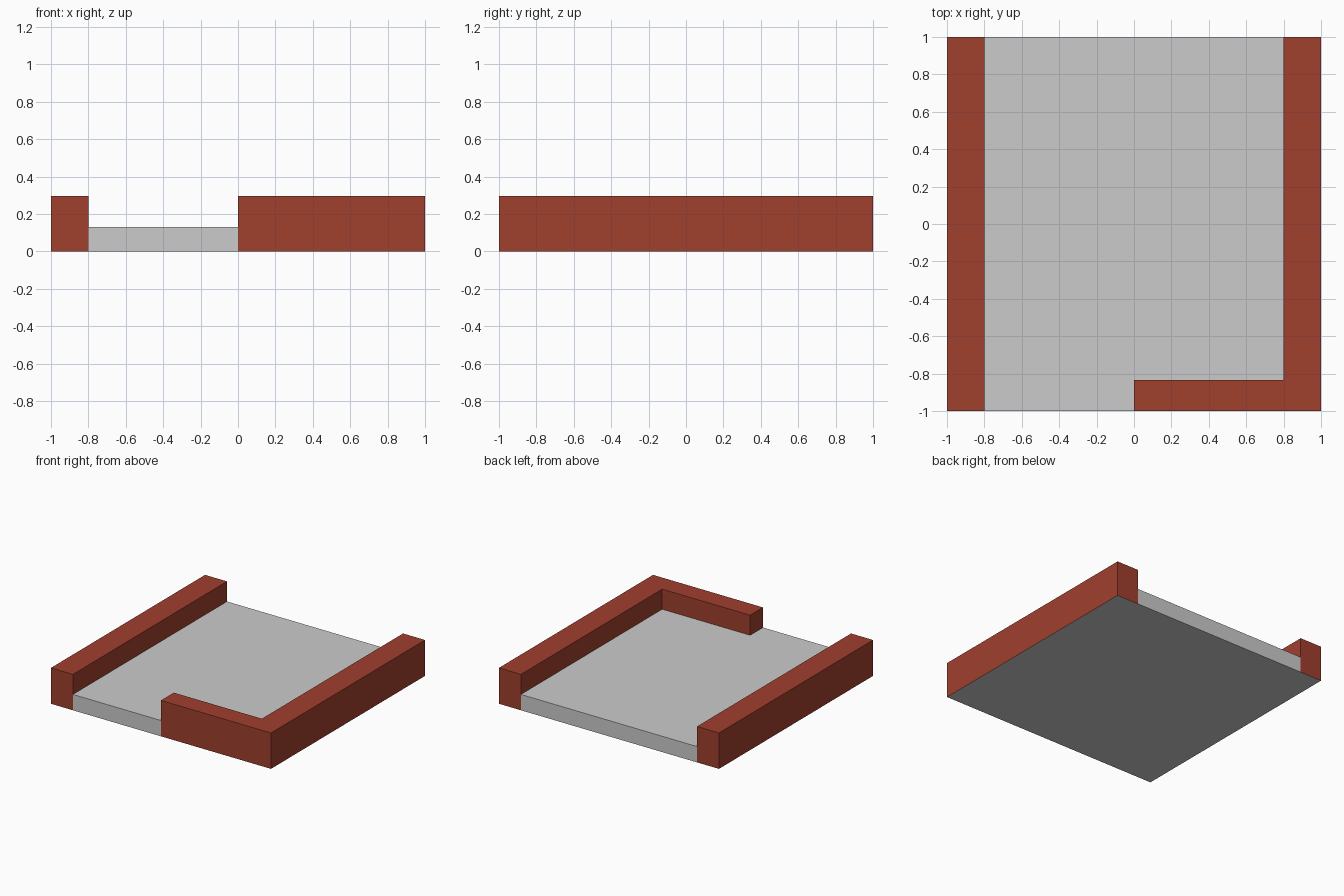
import bpy, bmesh

if "Cube" in bpy.data.objects:
    bpy.data.objects.remove(bpy.data.objects["Cube"])

FLOOR_H, WALL_H = 0.13, 0.295
INNER, FRONT = 0.8, -0.833   # inner faces of the side walls and the front wall

brick = bpy.data.materials.new("brick_red")
brick.diffuse_color = (0.35, 0.05, 0.027, 1)
brick.use_nodes = True
brick.node_tree.nodes["Principled BSDF"].inputs["Base Color"].default_value = brick.diffuse_color


def prism(name, outline, height, material=None):
    """Extrude a counter-clockwise plan outline up from the ground."""
    bm = bmesh.new()
    base = bm.faces.new([bm.verts.new((x, y, 0)) for x, y in outline])
    top = bmesh.ops.extrude_face_region(bm, geom=[base], use_keep_orig=True)["geom"]
    bmesh.ops.translate(bm, vec=(0, 0, height),
                        verts=[v for v in top if isinstance(v, bmesh.types.BMVert)])
    bmesh.ops.recalc_face_normals(bm, faces=bm.faces)
    bm.normal_update()
    mesh = bpy.data.meshes.new(name)
    if material:
        mesh.materials.append(material)
        mesh.materials.append(None)
        for f in bm.faces:          # the underside stays grey
            f.material_index = 1 if f.normal.z < -0.5 else 0
    bm.to_mesh(mesh)
    bm.free()
    obj = bpy.data.objects.new(name, mesh)
    bpy.context.collection.objects.link(obj)
    return obj


# Floor slab, notched around the short front wall
prism("floor_slab", [(-INNER, -1), (0, -1), (0, FRONT), (INNER, FRONT),
                     (INNER, 1), (-INNER, 1)], FLOOR_H)

# Straight left wall
prism("left_wall", [(-1, -1), (-INNER, -1), (-INNER, 1), (-1, 1)], WALL_H, brick)

# Right wall with its front return
prism("right_corner_wall", [(0, -1), (1, -1), (1, 1), (INNER, 1),
                            (INNER, FRONT), (0, FRONT)], WALL_H, brick)
